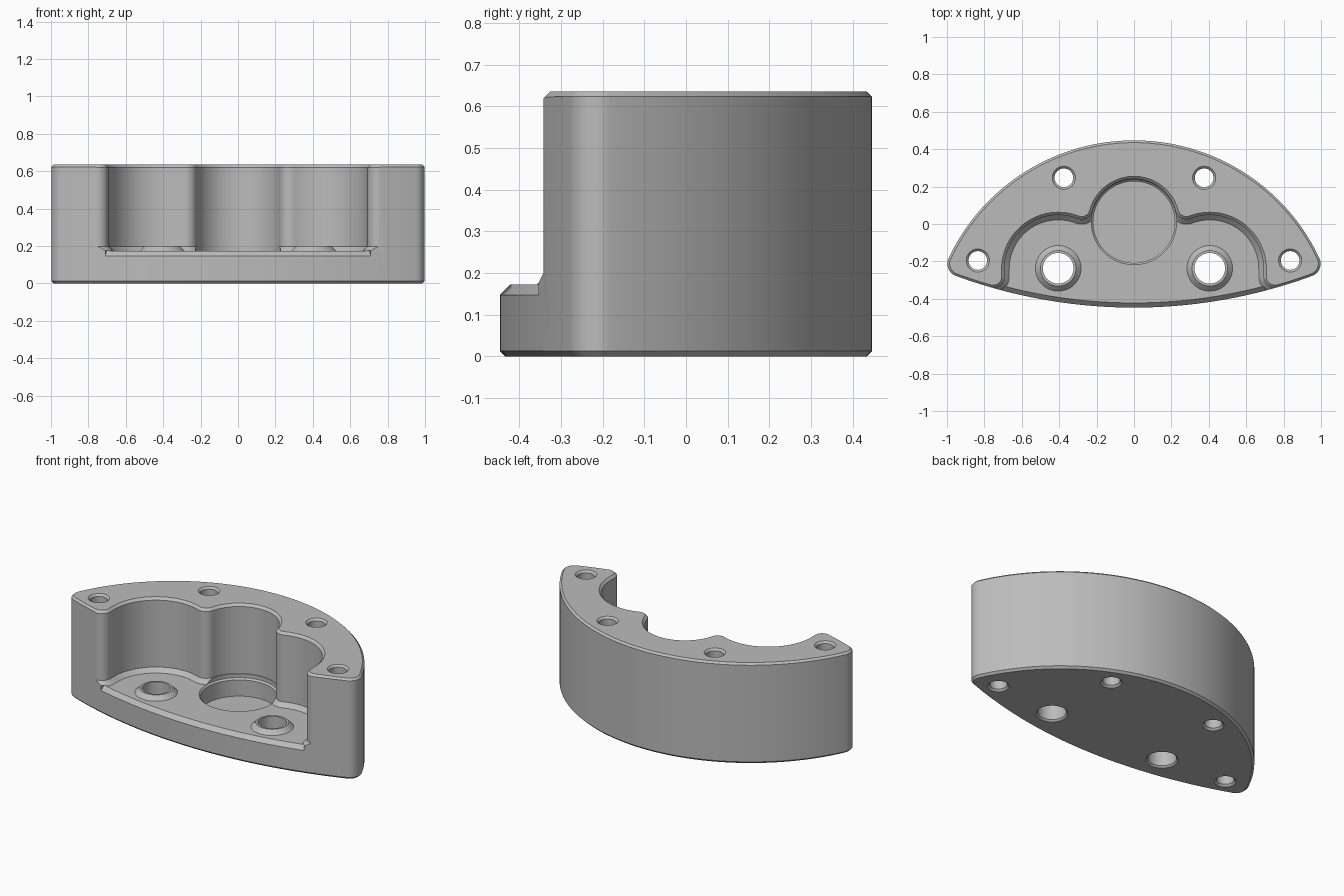
import bpy, bmesh
from math import cos, sin, pi, atan2, sqrt, ceil
from mathutils import Vector

if "Cube" in bpy.data.objects:
    bpy.data.objects.remove(bpy.data.objects["Cube"])

metal = bpy.data.materials.new("plain_grey")
metal.use_nodes = True
grey = (0.5, 0.5, 0.5, 1)
metal.diffuse_color = grey
metal.node_tree.nodes["Principled BSDF"].inputs["Base Color"].default_value = grey


def arc(centre, r, a0, a1, step=0.06):
    n = max(4, ceil(abs(a1 - a0) / step))
    return [centre + r * Vector((cos(a0 + (a1 - a0) * i / n), sin(a0 + (a1 - a0) * i / n)))
            for i in range(n + 1)]


def angle(a, b):
    d = b - a
    return atan2(d.y, d.x)


def meet(c0, r0, c1, r1, side):
    """One crossing of two circles, to the left (+1) or right (-1) of c0 -> c1."""
    d = c1 - c0
    along = (r0 * r0 - r1 * r1 + d.length_squared) / (2 * d.length)
    u = d.normalized()
    return c0 + u * along + Vector((-u.y, u.x)) * side * sqrt(r0 * r0 - along * along)


def mirrored(half):
    """Closed clockwise loop from a right-hand half running back to front."""
    left = [Vector((-p.x, p.y)) for p in reversed(half) if p.x > 1e-5]
    clean = []
    for p in half + left:
        if not clean or (p - clean[-1]).length > 1e-5:
            clean.append(p)
    return clean


def offset(loop, dist):
    """Move a clockwise loop outward by dist."""
    out = []
    for i, p in enumerate(loop):
        a = (p - loop[i - 1]).normalized()
        b = (loop[(i + 1) % len(loop)] - p).normalized()
        na, nb = Vector((-a.y, a.x)), Vector((-b.y, b.x))
        out.append(p + (na + nb) * dist / (1 + na.dot(nb)))
    return out


def stack(name, layers):
    """Solid lofted through (z, loop) layers with equal point counts."""
    bm = bmesh.new()
    rings = [[bm.verts.new((p.x, p.y, z)) for p in loop] for z, loop in layers]
    for low, high in zip(rings, rings[1:]):
        for i in range(len(low)):
            j = (i + 1) % len(low)
            bm.faces.new((low[i], low[j], high[j], high[i]))
    bm.faces.new(rings[0])
    bm.faces.new(rings[-1])
    bmesh.ops.recalc_face_normals(bm, faces=bm.faces)
    mesh = bpy.data.meshes.new(name)
    bm.to_mesh(mesh)
    bm.free()
    mesh.materials.append(metal)
    obj = bpy.data.objects.new(name, mesh)
    bpy.context.collection.objects.link(obj)
    return obj


def turned(name, x, y, profile, n=48):
    """Round solid from (z, radius) pairs."""
    c = Vector((x, y))
    return stack(name, [(z, arc(c, r, 0, -2 * pi, 2 * pi / n)[:n]) for z, r in profile])


def combine(target, tool, operation):
    mod = target.modifiers.new("combine", 'BOOLEAN')
    mod.operation, mod.solver, mod.object = operation, 'EXACT', tool
    bpy.context.view_layer.objects.active = target
    bpy.ops.object.modifier_apply(modifier=mod.name)
    bpy.data.objects.remove(tool)


HEIGHT, FLOOR = 0.635, 0.172

# Lens-shaped outline: back arc, rounded tip, front arc
back_c, back_r = Vector((0, -0.648)), 1.095
front_c, front_r = Vector((0, 2.313)), 2.76
tip_r = 0.07
tip_c = meet(back_c, back_r - tip_r, front_c, front_r - tip_r, -1)
a_back, a_front = angle(back_c, tip_c), angle(front_c, tip_c)
outline = mirrored(arc(back_c, back_r, pi / 2, a_back, 0.03)
                   + arc(tip_c, tip_r, a_back, a_front, 0.12)
                   + arc(front_c, front_r, a_front, -pi / 2, 0.02))
body = stack("housing", [(0, offset(outline, -0.013)), (0.013, outline),
                         (HEIGHT - 0.012, outline), (HEIGHT, offset(outline, -0.012))])

# Pocket: middle lobe, rounded cusp, side lobe, flared mouth
mid_c, mid_r = Vector((0, 0.01)), 0.23
lobe_c, lobe_r = Vector((0.405, -0.24)), 0.288
cusp_r, mouth_r = 0.06, 0.06
cusp_c = meet(mid_c, mid_r + cusp_r, lobe_c, lobe_r + cusp_r, 1)
mouth_x = lobe_c.x + lobe_r + mouth_r
reach = front_r + 0.002 - mouth_r
mouth_c = Vector((mouth_x, front_c.y - sqrt(reach ** 2 - mouth_x ** 2)))
a_mouth = angle(front_c, mouth_c)
end = mouth_c + mouth_r * Vector((cos(a_mouth), sin(a_mouth)))
tangent = Vector((-sin(a_mouth), cos(a_mouth)))
pocket = mirrored(arc(mid_c, mid_r, pi / 2, angle(mid_c, cusp_c))
                  + arc(cusp_c, cusp_r, angle(cusp_c, mid_c) + 2 * pi,
                        angle(cusp_c, lobe_c) + 2 * pi, 0.12)
                  + arc(lobe_c, lobe_r, angle(lobe_c, cusp_c), 0)
                  + arc(mouth_c, mouth_r, pi, a_mouth + 2 * pi, 0.12)
                  + [end + tangent * 0.15, Vector((end.x + 0.15, -0.6))])
wide = offset(pocket, 0.015)
combine(body, stack("pocket_cutter", [(FLOOR, offset(pocket, -0.026)), (FLOOR + 0.026, pocket),
                                      (HEIGHT - 0.015, pocket), (HEIGHT, wide),
                                      (HEIGHT + 0.1, wide)]), 'DIFFERENCE')

# Chamfer along the front lip of the floor
half_span = 0.26
lip = []
for dr, z in ((-0.03, FLOOR + 0.005), (0.03, FLOOR - 0.055), (0.03, FLOOR + 0.005)):
    lip.append([(p.x, p.y, z) for p in
                arc(front_c, front_r + dr, -pi / 2 - half_span, -pi / 2 + half_span, 0.02)])
bm = bmesh.new()
rows = [[bm.verts.new(p) for p in row] for row in zip(*lip)]
for r0, r1 in zip(rows, rows[1:]):
    for i in range(3):
        j = (i + 1) % 3
        bm.faces.new((r0[i], r0[j], r1[j], r1[i]))
bm.faces.new(rows[0])
bm.faces.new(rows[-1])
bmesh.ops.recalc_face_normals(bm, faces=bm.faces)
lip_mesh = bpy.data.meshes.new("lip_cutter")
bm.to_mesh(lip_mesh)
bm.free()
lip_cutter = bpy.data.objects.new("lip_cutter", lip_mesh)
bpy.context.collection.objects.link(lip_cutter)
combine(body, lip_cutter, 'DIFFERENCE')

# Round recess in the middle of the floor
combine(body, turned("recess_cutter", 0, 0.01, [(0.06, 0.218), (FLOOR - 0.01, 0.218),
                                                (FLOOR, 0.228), (0.25, 0.228)], 96), 'DIFFERENCE')

for s in (-1, 1):
    # Tapered boss with a large through hole
    combine(body, turned("boss", s * 0.405, -0.237, [(FLOOR - 0.05, 0.122), (FLOOR, 0.122),
                                                     (FLOOR + 0.027, 0.095)]), 'UNION')
    combine(body, turned("boss_hole", s * 0.405, -0.237, [(-0.05, 0.092), (0, 0.092), (0.01, 0.082),
                                                          (0.4, 0.082)]), 'DIFFERENCE')
    # Screw holes through the wall, chamfered at both ends
    for x, y in ((0.375, 0.247), (0.835, -0.195)):
        combine(body, turned("screw_hole", s * x, y, [
            (-0.05, 0.062), (0, 0.062), (0.012, 0.05), (HEIGHT - 0.012, 0.05),
            (HEIGHT, 0.062), (HEIGHT + 0.05, 0.062)], 32), 'DIFFERENCE')

bpy.ops.object.select_all(action='DESELECT')
body.select_set(True)
bpy.context.view_layer.objects.active = body
bpy.ops.object.shade_smooth_by_angle(angle=0.5)
